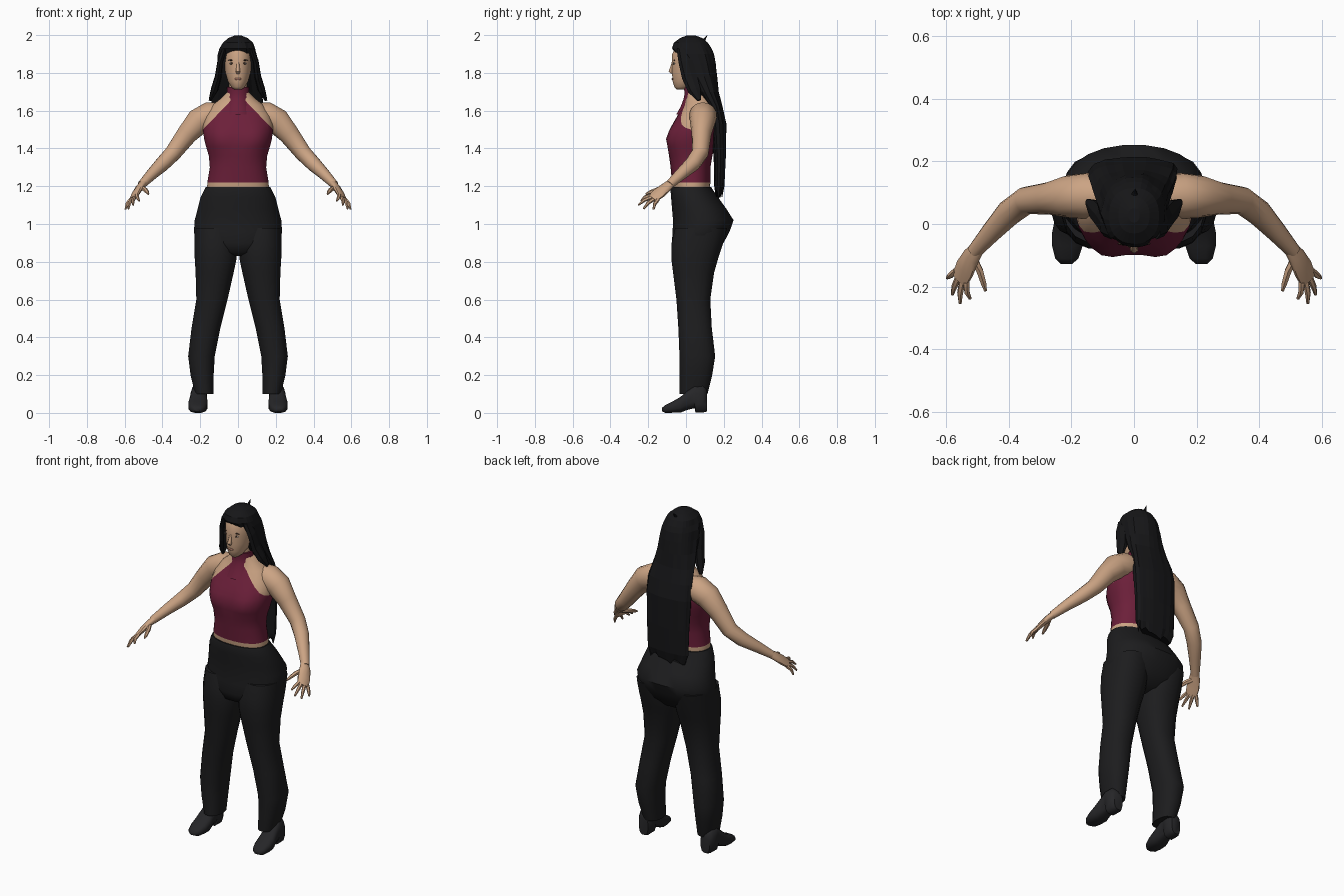
import bpy, bmesh, math, random
from mathutils import Vector as V

random.seed(4)


def material(name, rgb):
    m = bpy.data.materials.new(name)
    m.diffuse_color = (*rgb, 1)
    return m


SKIN = material("skin", (0.60, 0.37, 0.23))
RED = material("wine_red", (0.15, 0.014, 0.042))
BLACK = material("trouser_black", (0.012, 0.012, 0.013))
HAIR = material("hair_black", (0.008, 0.008, 0.009))
SHOE = material("shoe_grey", (0.019, 0.019, 0.021))
WHITE = material("eye_white", (0.65, 0.58, 0.52))
DARK = material("eye_dark", (0.04, 0.022, 0.015))
LIP = material("lip", (0.42, 0.2, 0.14))


def finish(name, bm, mats, angle=50):
    bmesh.ops.recalc_face_normals(bm, faces=bm.faces)
    me = bpy.data.meshes.new(name)
    bm.to_mesh(me)
    bm.free()
    for m in mats:
        me.materials.append(m)
    ob = bpy.data.objects.new(name, me)
    bpy.context.collection.objects.link(ob)
    if angle:
        bpy.ops.object.select_all(action='DESELECT')
        ob.select_set(True)
        bpy.context.view_layer.objects.active = ob
        bpy.ops.object.shade_smooth_by_angle(angle=math.radians(angle))
    return ob


def skin_rings(rings):
    """Join a list of closed point rings into a capped tube."""
    bm = bmesh.new()
    rows = [[bm.verts.new(p) for p in r] for r in rings]
    n = len(rows[0])
    for a, b in zip(rows, rows[1:]):
        for i in range(n):
            bm.faces.new((a[i], a[(i + 1) % n], b[(i + 1) % n], b[i]))
    bm.faces.new(rows[0])
    bm.faces.new(rows[-1])
    return bm


def oval(n, e):
    """Unit superellipse points."""
    for i in range(n):
        t = 2 * math.pi * (i + 0.5) / n
        c, s = math.cos(t), math.sin(t)
        yield (math.copysign(abs(c) ** (2 / e), c), math.copysign(abs(s) ** (2 / e), s))


def stack(rows, n=20, e=2.0):
    """Horizontal sections: (z, centre x, half width, front y, back y)."""
    return [[V((cx + u * rx, (f + b) / 2 + v * (b - f) / 2, z)) for u, v in oval(n, e)]
            for z, cx, rx, f, b in rows]


def centred(rows):
    return [(z, 0, rx, f, b) for z, rx, f, b in rows]


def tube(pts, s=1, side=(0.3, 1, 0), n=10):
    """Sections along a path: (x, y, z, radius along side, radius across)."""
    ps = [V(p[:3]) for p in pts]
    rings = []
    for i, p in enumerate(ps):
        d = (ps[min(i + 1, len(ps) - 1)] - ps[max(i - 1, 0)]).normalized()
        a = V(side)
        a = (a - d * a.dot(d)).normalized()
        b = d.cross(a)
        ring = [p + a * u * pts[i][3] + b * v * pts[i][4] for u, v in oval(n, 2)]
        rings.append([V((q.x * s, q.y, q.z)) for q in ring])
    return skin_rings(rings)


# torso with halter top: colour is split along the armhole lines and the hem
bm = skin_rings(stack(centred([
    (1.13, .16, -.06, .12), (1.18, .165, -.07, .125), (1.22, .163, -.075, .13),
    (1.30, .15, -.082, .13), (1.36, .155, -.09, .14), (1.41, .17, -.095, .15),
    (1.45, .18, -.095, .16), (1.49, .186, -.085, .168), (1.53, .185, -.07, .17),
    (1.58, .17, -.042, .165), (1.63, .135, -.012, .15), (1.67, .085, .0, .125),
    (1.70, .056, .0, .095)]), 28, 2.3))
for v in bm.verts:
    if v.co.y < 0:
        k = ((abs(v.co.x) - .1) / .06) ** 2 + ((v.co.z - 1.455) / .06) ** 2
        v.co.y -= .022 * math.exp(-k)
for s in (1, -1):
    bmesh.ops.bisect_plane(bm, geom=bm.verts[:] + bm.edges[:] + bm.faces[:],
                           plane_co=(.07 * s, 0, 1.62), plane_no=(.13 * s, 0, .125))
for f in bm.faces:
    c = f.calc_center_median()
    f.material_index = int(c.z > 1.22 and (abs(c.x) - .07) * .13 + (c.z - 1.62) * .125 < 0)
finish("torso", bm, [SKIN, RED])

# collar and neck
finish("collar", skin_rings(stack(centred([
    (1.58, .085, -.052, .1), (1.62, .074, -.03, .12), (1.66, .064, -.014, .12),
    (1.69, .06, -.008, .105), (1.725, .06, -.012, .1)]), 20)), [RED])
finish("neck", skin_rings(stack(centred([
    (1.66, .05, .0, .09), (1.72, .048, -.002, .09), (1.79, .048, -.01, .09)]), 16)), [SKIN])

# trousers: hips and two legs
finish("hips", skin_rings(stack(centred([
    (1.195, .172, -.08, .135), (1.185, .178, -.083, .14), (1.14, .2, -.08, .172),
    (1.08, .215, -.075, .215), (1.02, .231, -.07, .253), (.96, .235, -.072, .232),
    (.90, .225, -.076, .2), (.85, .15, -.06, .15), (.83, .05, -.02, .09)]), 24, 2.2)), [BLACK])
for s, n in ((1, "left"), (-1, "right")):
    rows = [(z, s * (a + b) / 2, (b - a) / 2, f, k) for z, a, b, f, k in (
        (.98, .02, .23, -.06, .22), (.90, .004, .233, -.078, .2), (.82, .005, .231, -.08, .173),
        (.74, .022, .226, -.07, .15), (.60, .054, .222, -.052, .13), (.45, .092, .247, -.042, .138),
        (.30, .122, .265, -.036, .156), (.20, .128, .252, -.035, .14), (.10, .13, .228, -.035, .115))]
    finish(n + "_trouser_leg", skin_rings(stack(rows, 16, 2.3)), [BLACK])

    # shoe: upright sections from toe to heel (y, bottom, top, half width)
    rings = []
    for y, lo, hi, w in ((-.128, .008, .026, .018), (-.11, 0, .042, .038), (-.07, 0, .062, .05),
                         (-.03, .0, .085, .052), (.005, .014, .115, .046), (.045, .024, .15, .042),
                         (.05, 0, .15, .044), (.09, 0, .15, .044), (.112, .006, .12, .03)):
        rings.append([V((s * (.21 - y * .04) + u * w, y, (lo + hi) / 2 + v * (hi - lo) / 2))
                      for u, v in oval(12, 2.8)])
    finish(n + "_shoe", skin_rings(rings), [SHOE])

    # arm, palm, fingers
    arm = [(.08, .09, 1.578, .066, .066), (.15, .09, 1.573, .074, .074), (.21, .088, 1.543, .068, .07),
           (.27, .082, 1.475, .052, .056), (.345, .075, 1.375, .044, .045), (.40, .035, 1.318, .042, .04),
           (.455, -.025, 1.265, .033, .031), (.51, -.088, 1.208, .024, .022)]
    finish(n + "_arm", tube(arm, s, n=14), [SKIN])
    across = (.6, .68, -.42)
    finish(n + "_palm", tube([(.495, -.072, 1.222, .022, .02), (.52, -.105, 1.195, .032, .018),
                              (.54, -.143, 1.163, .038, .016), (.556, -.178, 1.134, .034, .011)],
                             s, across), [SKIN])
    tips = ((.523, -.238, 1.122), (.555, -.253, 1.1), (.58, -.225, 1.08), (.596, -.172, 1.077))
    for i, tip in enumerate(tips):
        base = V((.552, -.168, 1.14)) + V(across) * (i - 1.5) * .018
        mid = base.lerp(V(tip), .55) + V((.004, -.004, .006))
        finish(f"{n}_finger_{i + 1}", tube([(*base, .011, .011), (*mid, .0095, .0095), (*tip, .005, .005)],
                                           s, across, 6), [SKIN])
    finish(n + "_thumb", tube([(.518, -.1, 1.195, .015, .014), (.492, -.15, 1.182, .013, .012),
                               (.48, -.19, 1.168, .01, .01), (.474, -.213, 1.158, .005, .005)],
                              s, across, 6), [SKIN])

    # side lock framing the face
    lock = [(.07, -.015, 1.93, .035, .015), (.094, .0, 1.86, .04, .016), (.105, .02, 1.78, .042, .018),
            (.125, .045, 1.71, .036, .02), (.148, .07, 1.655, .012, .008)]
    finish(n + "_side_lock", tube(lock, s, (0, 1, 0), 7), [HAIR], 0)

# head and nose
finish("head", skin_rings(stack(centred([
    (1.712, .02, -.05, -.01), (1.725, .036, -.062, .03), (1.755, .054, -.071, .07),
    (1.80, .067, -.075, .11), (1.85, .073, -.075, .125), (1.90, .073, -.074, .125),
    (1.95, .058, -.05, .11), (1.975, .03, -.02, .08)]), 24)), [SKIN])
finish("nose", tube([(0, -.068, 1.865, .005, .005), (0, -.076, 1.83, .009, .008),
                     (0, -.081, 1.808, .013, .012), (0, -.074, 1.797, .009, .006)],
                    1, (1, 0, 0), 8), [SKIN])


# painted face details as thin ovals
def patch(name, pos, size, mat):
    b = bmesh.new()
    bmesh.ops.create_uvsphere(b, u_segments=10, v_segments=6, radius=1)
    for v in b.verts:
        v.co = V(pos) + V([v.co[i] * size[i] for i in range(3)])
    finish(name, b, [mat])


for s, n in ((1, "left"), (-1, "right")):
    patch(n + "_eye", (.034 * s, -.063, 1.85), (.014, .0045, .0055), WHITE)
    patch(n + "_iris", (.034 * s, -.0655, 1.85), (.006, .004, .0055), DARK)
    patch(n + "_brow", (.036 * s, -.0625, 1.867), (.018, .0045, .003), DARK)
patch("mouth", (0, -.0715, 1.768), (.022, .0045, .006), LIP)

# long hair: ridged columns falling behind the back
rings = stack(centred([
    (1.15, .12, .155, .19), (1.20, .135, .15, .203), (1.35, .14, .147, .21), (1.53, .146, .13, .213),
    (1.62, .143, .12, .193), (1.70, .13, .065, .172), (1.78, .116, .01, .163), (1.85, .109, -.03, .156),
    (1.90, .103, -.05, .146), (1.93, .094, -.073, .134), (1.96, .08, -.064, .115),
    (1.985, .05, -.03, .085), (1.998, .018, .005, .05)]), 30, 2.3)
ridge = [random.uniform(.93, 1.04) for _ in range(30)]
for r in rings:
    c = sum(r, V()) / len(r)
    for i, p in enumerate(r):
        k = ridge[i] * random.uniform(.985, 1.015)
        if p.z < 1.94:
            r[i] = V((c.x + (p.x - c.x) * k, c.y + (p.y - c.y) * k, p.z))
        if p.z < 1.16:
            r[i].z += random.uniform(-.02, .03)
finish("long_hair", skin_rings(rings), [HAIR], 0)
# small stray tuft on the crown
finish("crown_tuft", tube([(0, .08, 1.96, .018, .014), (.003, .1, 1.98, .008, .006),
                           (.004, .112, 2.0, .001, .001)], 1, (1, 0, 0), 5), [HAIR], 0)
